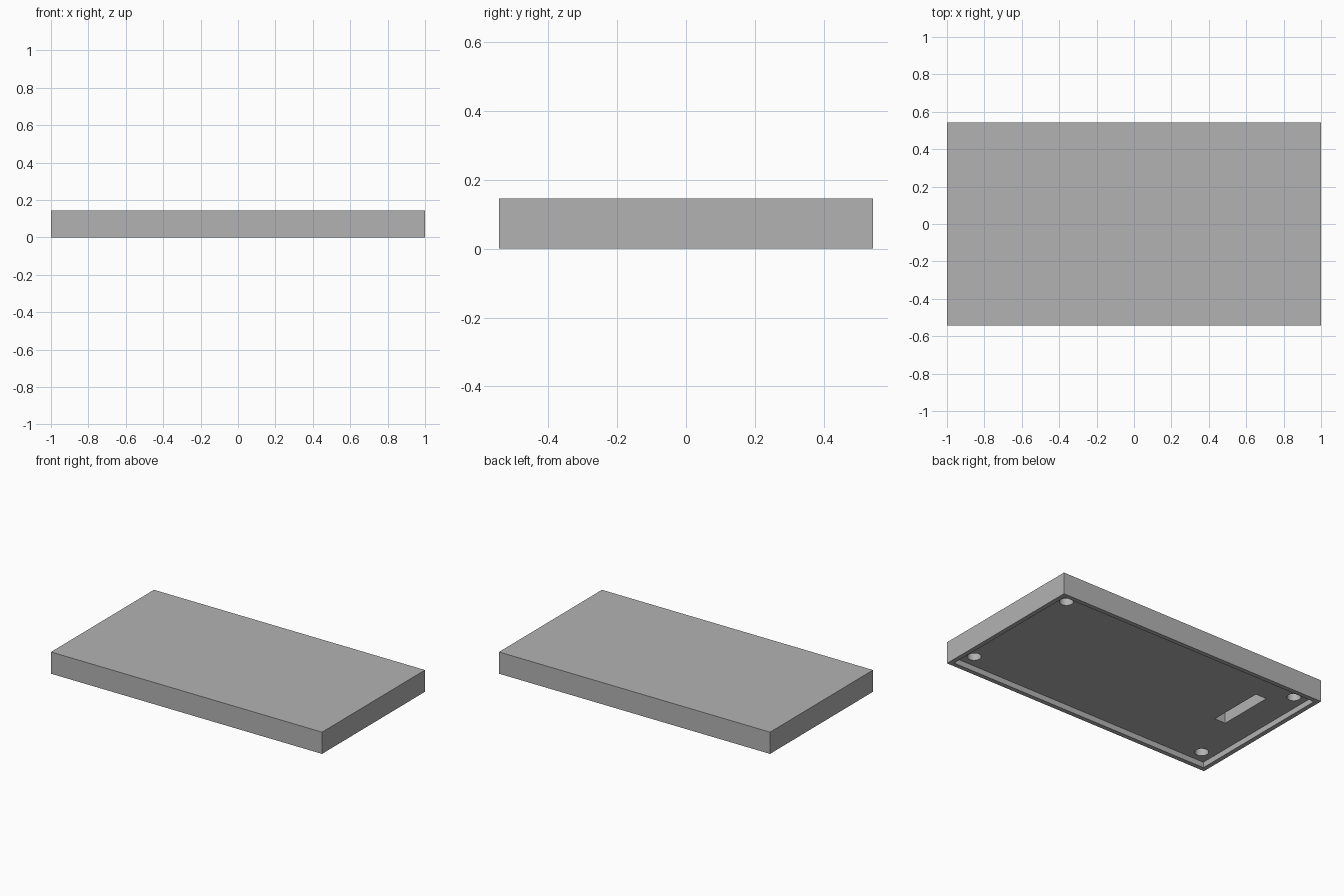
import bpy

default_cube = bpy.data.objects.get("Cube")
if default_cube:
    bpy.data.objects.remove(default_cube, do_unlink=True)

WIDTH, DEPTH, HEIGHT = 2.0, 1.085, 0.145
RIM = 0.03            # width of the lip around the underside
RECESS = 0.037        # height of the recessed underside
POCKET_TOP = 0.125    # blind end of the holes and the slot
INSET = 0.115         # hole centres, measured from the outer edges

grey = bpy.data.materials.new("plain grey")
grey.use_nodes = True
colour = (0.45, 0.45, 0.45, 1)
grey.diffuse_color = colour
grey.node_tree.nodes["Principled BSDF"].inputs["Base Color"].default_value = colour


def box(name, x, y, bottom, top, sx, sy):
    bpy.ops.mesh.primitive_cube_add(size=1, location=(x, y, (bottom + top) / 2))
    ob = bpy.context.object
    ob.name = name
    ob.scale = (sx, sy, top - bottom)
    bpy.ops.object.transform_apply(location=True, rotation=False, scale=True)
    ob.data.materials.append(grey)
    return ob


def drill(name, x, y, bottom, top, radius):
    bpy.ops.mesh.primitive_cylinder_add(
        vertices=32, radius=radius, depth=top - bottom,
        location=(x, y, (bottom + top) / 2))
    ob = bpy.context.object
    ob.name = name
    ob.data.materials.append(grey)
    return ob


def cut(target, cutter):
    mod = target.modifiers.new(cutter.name, "BOOLEAN")
    mod.operation = "DIFFERENCE"
    mod.solver = "EXACT"
    mod.object = cutter
    cutter.hide_render = True
    bpy.context.view_layer.objects.active = target
    bpy.ops.object.modifier_apply(modifier=mod.name)
    bpy.data.objects.remove(cutter, do_unlink=True)


# Solid lid body
lid = box("lid_panel", 0, 0, 0, HEIGHT, WIDTH, DEPTH)

# Shallow recess that leaves a thin lip all round
cut(lid, box("underside_recess", 0, 0, -0.1, RECESS,
             WIDTH - 2 * RIM, DEPTH - 2 * RIM))

# Four blind corner holes
for sx in (-1, 1):
    for sy in (-1, 1):
        cut(lid, drill("corner_hole", sx * (WIDTH / 2 - INSET),
                       sy * (DEPTH / 2 - INSET), -0.1, POCKET_TOP, 0.042))

# Blind slot near one end
cut(lid, box("slot", -0.73, 0.118, -0.1, POCKET_TOP, 0.08, 0.38))

# Smooth hole walls, crisp edges elsewhere
bpy.ops.object.select_all(action="DESELECT")
lid.select_set(True)
bpy.context.view_layer.objects.active = lid
bpy.ops.object.shade_smooth_by_angle(angle=0.6)
